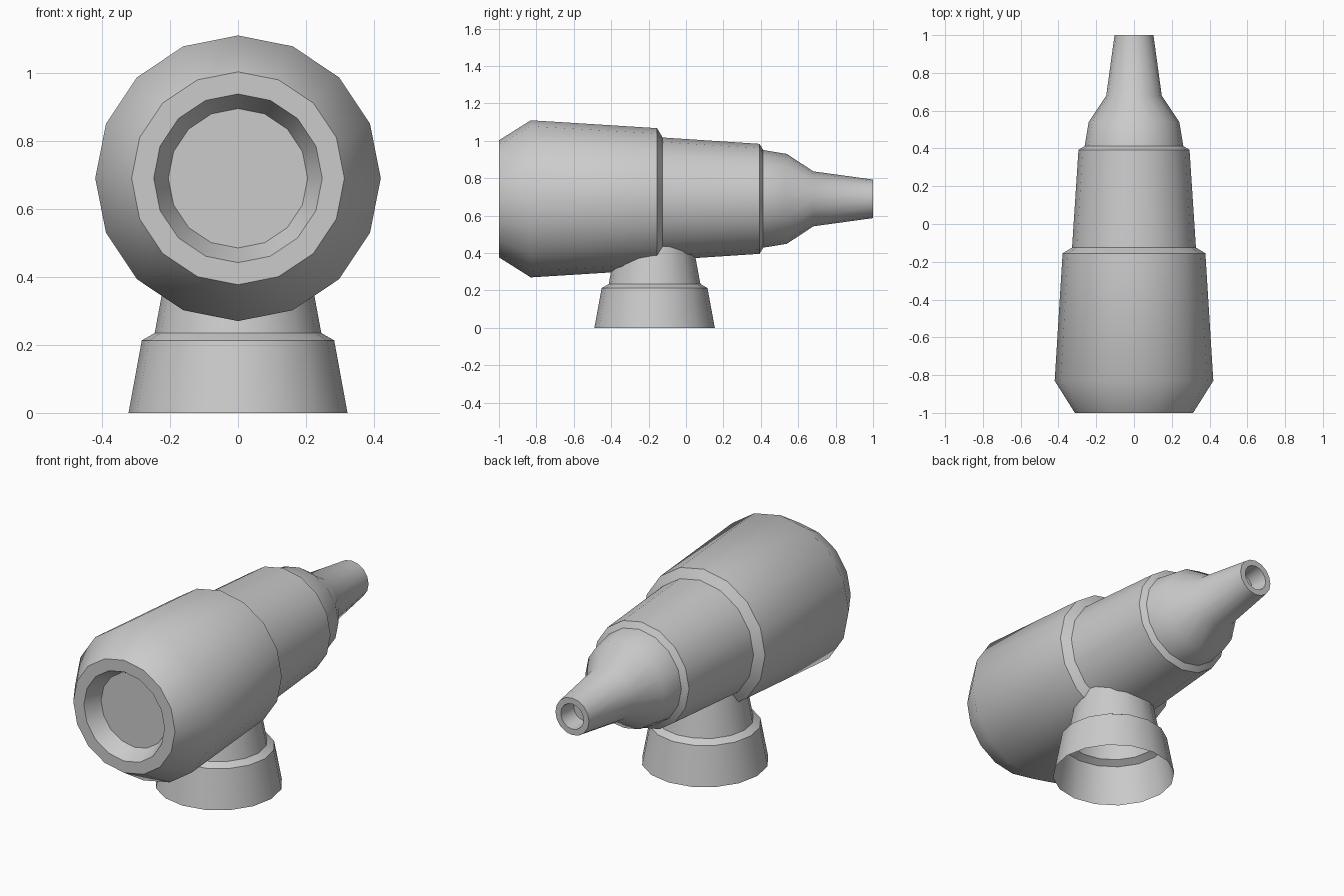
import bpy
import bmesh
from math import cos, sin, pi, radians

if "Cube" in bpy.data.objects:
    bpy.data.objects.remove(bpy.data.objects["Cube"])

SIDES = 16


def lathe(name, profile, place, cap=False):
    """Sweep (distance along axis, radius) pairs round an axis; place maps (u, v, t) to a point."""
    bm = bmesh.new()
    rings = []
    for t, r in profile:
        rings.append([bm.verts.new(place(r * cos(2 * pi * i / SIDES),
                                         r * sin(2 * pi * i / SIDES), t))
                      for i in range(SIDES)])
    for a, b in zip(rings, rings[1:]):
        for i in range(SIDES):
            j = (i + 1) % SIDES
            bm.faces.new((a[i], a[j], b[j], b[i]))
    if cap:
        bm.faces.new(rings[0])
        bm.faces.new(rings[-1])
    bmesh.ops.recalc_face_normals(bm, faces=bm.faces)
    mesh = bpy.data.meshes.new(name)
    bm.to_mesh(mesh)
    bm.free()
    obj = bpy.data.objects.new(name, mesh)
    bpy.context.collection.objects.link(obj)
    bpy.ops.object.select_all(action='DESELECT')
    obj.select_set(True)
    bpy.context.view_layer.objects.active = obj
    bpy.ops.object.shade_smooth_by_angle(angle=radians(42))
    return obj


# Stepped barrel along y, with a recessed front disc and a hollow tip
barrel_profile = [
    (-0.91, 0.205), (-1.0, 0.248), (-1.0, 0.313),
    (-0.83, 0.42), (-0.155, 0.378), (-0.125, 0.328),
    (0.393, 0.294), (0.413, 0.261), (0.54, 0.24),
    (0.68, 0.147), (1.0, 0.103), (1.0, 0.07), (0.9, 0.06),
]
lathe("barrel", barrel_profile, lambda u, v, t: (u, t, 0.69 + v), cap=True)

# Stepped pedestal, open underneath, running up into the barrel
pedestal_profile = [(0.0, 0.322), (0.213, 0.283), (0.235, 0.245), (0.45, 0.205)]
pedestal = lathe("pedestal", pedestal_profile, lambda u, v, t: (u, -0.168 + v, t))
